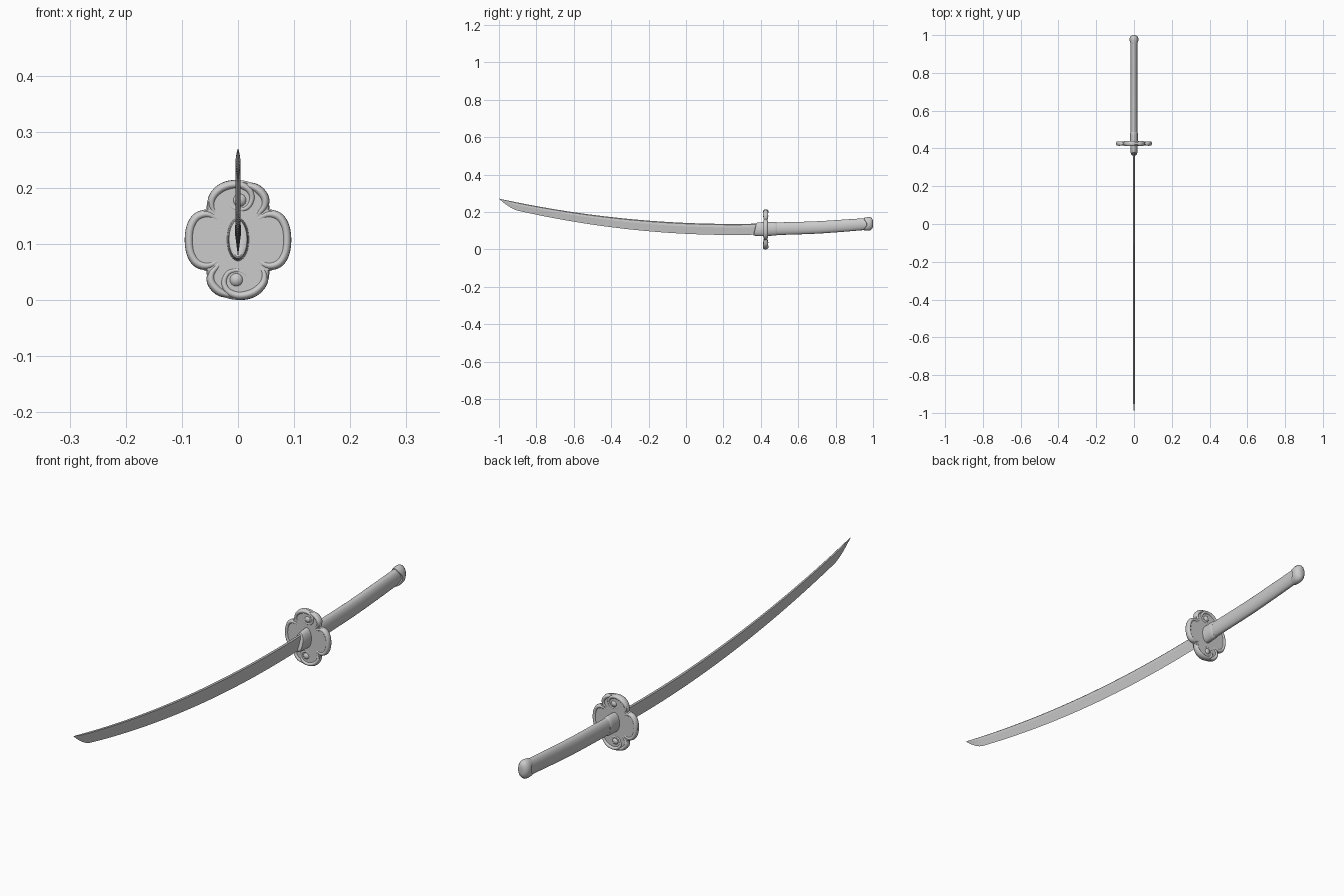
import bpy, bmesh, math
from mathutils import Vector

if "Cube" in bpy.data.objects:
    bpy.data.objects.remove(bpy.data.objects["Cube"])

MID_Z, GUARD_Y = 0.107, 0.426


def loft(name, rings, smooth=True, angle=40):
    """Skin a list of equal-length closed rings and cap both ends."""
    bm = bmesh.new()
    vr = [[bm.verts.new(p) for p in r] for r in rings]
    n = len(rings[0])
    for a, b in zip(vr, vr[1:]):
        for i in range(n):
            j = (i + 1) % n
            bm.faces.new((a[i], a[j], b[j], b[i]))
    bm.faces.new(vr[0])
    bm.faces.new(vr[-1])
    bmesh.ops.recalc_face_normals(bm, faces=bm.faces)
    me = bpy.data.meshes.new(name)
    bm.to_mesh(me)
    bm.free()
    ob = bpy.data.objects.new(name, me)
    bpy.context.collection.objects.link(ob)
    bpy.ops.object.select_all(action='DESELECT')
    ob.select_set(True)
    bpy.context.view_layer.objects.active = ob
    if smooth:
        bpy.ops.object.shade_smooth_by_angle(angle=math.radians(angle))
    return ob


def spline(pts, steps=6):
    """Catmull-Rom through points of any dimension."""
    P = [Vector(p) for p in pts]
    P = [2 * P[0] - P[1]] + P + [2 * P[-1] - P[-2]]
    out = []
    for a, b, c, d in zip(P, P[1:], P[2:], P[3:]):
        for k in range(steps):
            t = k / steps
            out.append(0.5 * (2 * b + (c - a) * t + (2 * a - 5 * b + 4 * c - d) * t * t
                              + (3 * b - a - 3 * c + d) * t ** 3))
    return out + [P[-2]]


def oval(y, zc, rx, rz, n=40, shift=lambda c, s: 0.0):
    ring = []
    for i in range(n):
        c, s = math.cos(math.tau * i / n), math.sin(math.tau * i / n)
        ring.append((rx * c, y + shift(c, s), zc + rz * s))
    return ring


# Blade: spine, ridge and cutting edge, with a curved point
def blade_ring(y):
    top = 0.136 + 0.0864 * (y - 0.25) ** 2
    low = 0.077 + 0.0983 * (y - 0.25) ** 2
    if y < -0.9:
        u = (-0.9 - y) / 0.1
        low = low + (top - low) * u ** 1.7 * 0.99
    h = top - low
    w = (0.0042 + 0.0012 * (y + 1) / 1.4) * min(1, h / 0.03)
    return [(0, y, top), (w * .8, y, top - .08 * h), (w, y, top - .32 * h), (0, y, low),
            (-w, y, top - .32 * h), (-w * .8, y, top - .08 * h)]


ys = [-1 + 0.01 * i for i in range(11)] + [-0.9 + 1.33 * i / 40 for i in range(1, 41)]
loft("blade", [blade_ring(y) for y in ys], angle=8)

# Collar between blade and guard, with a slanted front end
slant = lambda c, s: 0.008 * s
loft("blade_collar", [oval(0.368, 0.108, 0.012, 0.031, shift=slant),
                      oval(0.370, 0.108, 0.016, 0.034, shift=slant),
                      oval(0.380, 0.108, 0.018, 0.036, shift=slant),
                      oval(0.430, 0.108, 0.020, 0.039)])

# Grip
grip = spline([(0.43, 0.109, .0185, .034), (0.55, 0.112, .018, .0335), (0.7, 0.117, .018, .033),
               (0.85, 0.127, .018, .0325), (0.985, 0.137, .018, .031)])
loft("grip", [oval(*g) for g in grip])
loft("grip_ferrule", [oval(0.432, 0.109, .0215, .037), oval(0.470, 0.110, .0210, .037),
                      oval(0.481, 0.110, .0205, .036), oval(0.486, 0.110, .0185, .034)])

# Pommel cap with a notch on each side of its rim
notch = lambda c, s: 0.016 * c ** 6
loft("pommel_cap", [oval(0.952, 0.134, .0185, .032, shift=notch),
                    oval(0.953, 0.134, .0220, .0345, shift=notch),
                    oval(0.972, 0.136, .0240, .0365),
                    oval(0.985, 0.137, .0230, .0350),
                    oval(0.994, 0.138, .0180, .0290),
                    oval(0.999, 0.138, .0100, .0190), oval(1.0, 0.138, .004, .009)])

# Guard plate: four-lobed outline from the union of four ellipses
LOBES = [(-.049, 0, .046, .056), (.049, 0, .046, .056), (0, .059, .056, .048), (0, -.059, .056, .048)]


def rim_radius(t):
    r = 0.125
    while r > 0.02:
        x, z = r * math.cos(t), r * math.sin(t)
        if any(((x - a) / c) ** 2 + ((z - b) / d) ** 2 <= 1 for a, b, c, d in LOBES):
            break
        r -= 0.0004
    return r


def plate_ring(dy, inset):
    out = []
    for i in range(160):
        t = math.tau * i / 160
        r = rim_radius(t) - inset
        out.append((r * math.cos(t), GUARD_Y + dy, MID_Z + r * math.sin(t)))
    return out


loft("guard_plate", [plate_ring(-.008, .003), plate_ring(-.005, 0),
                     plate_ring(.005, 0), plate_ring(.008, .003)])


# Raised scroll bands on the guard, visible on both faces
def scroll(name, pts, sx=1, sz=1, depth=1.7):
    path = spline(pts, 6)
    rings = []
    for i, p in enumerate(path):
        d = path[min(i + 1, len(path) - 1)] - path[max(i - 1, 0)]
        nx, nz = Vector((-d.y, d.x)).normalized()
        ring = []
        for k in range(14):
            a = math.tau * k / 14
            o, y = p.z * math.cos(a), depth * p.z * math.sin(a)
            ring.append((sx * (p.x + nx * o), GUARD_Y + y, MID_Z + sz * (p.y + nz * o)))
        rings.append(ring)
    loft(name, rings, angle=60)


half_c = [(-.044, .024, .004), (-.037, .022, .0055), (-.033, .030, .005), (-.042, .041, .006),
          (-.058, .046, .0075), (-.074, .040, .008), (-.084, .023, .008)]
side_c = half_c + [(-.087, 0, .008)] + [(x, -z, r) for x, z, r in reversed(half_c)]
spiral = [(-.036, .044, .004), (-.046, .058, .006), (-.045, .076, .0075), (-.028, .093, .0085),
          (-.003, .099, .008), (.017, .092, .0075), (.025, .076, .0065), (.018, .059, .006),
          (.002, .054, .0055), (-.013, .061, .005), (-.016, .074, .0045), (-.006, .083, .004)]
outer = [(.016, .098, .006), (.034, .091, .008), (.047, .076, .008), (.047, .060, .007),
         (.037, .047, .0055), (.031, .036, .004)]
for tag, s in (("left", 1), ("right", -1)):
    scroll("guard_side_scroll_" + tag, side_c, sx=s, depth=1.5)
for tag, s in (("upper", 1), ("lower", -1)):
    scroll("guard_spiral_" + tag, spiral, s, s)
    scroll("guard_outer_scroll_" + tag, outer, s, s)
    # Domed eye in the middle of the spiral
    eye = []
    for k in range(-5, 6):
        a = math.radians(k * 17)
        eye.append(oval(GUARD_Y + .014 * math.sin(a), MID_Z + s * .071,
                        .014 * math.cos(a), .014 * math.cos(a), 24))
    ob = loft("guard_spiral_eye_" + tag, eye, angle=60)
    ob.location.x = s * .003
